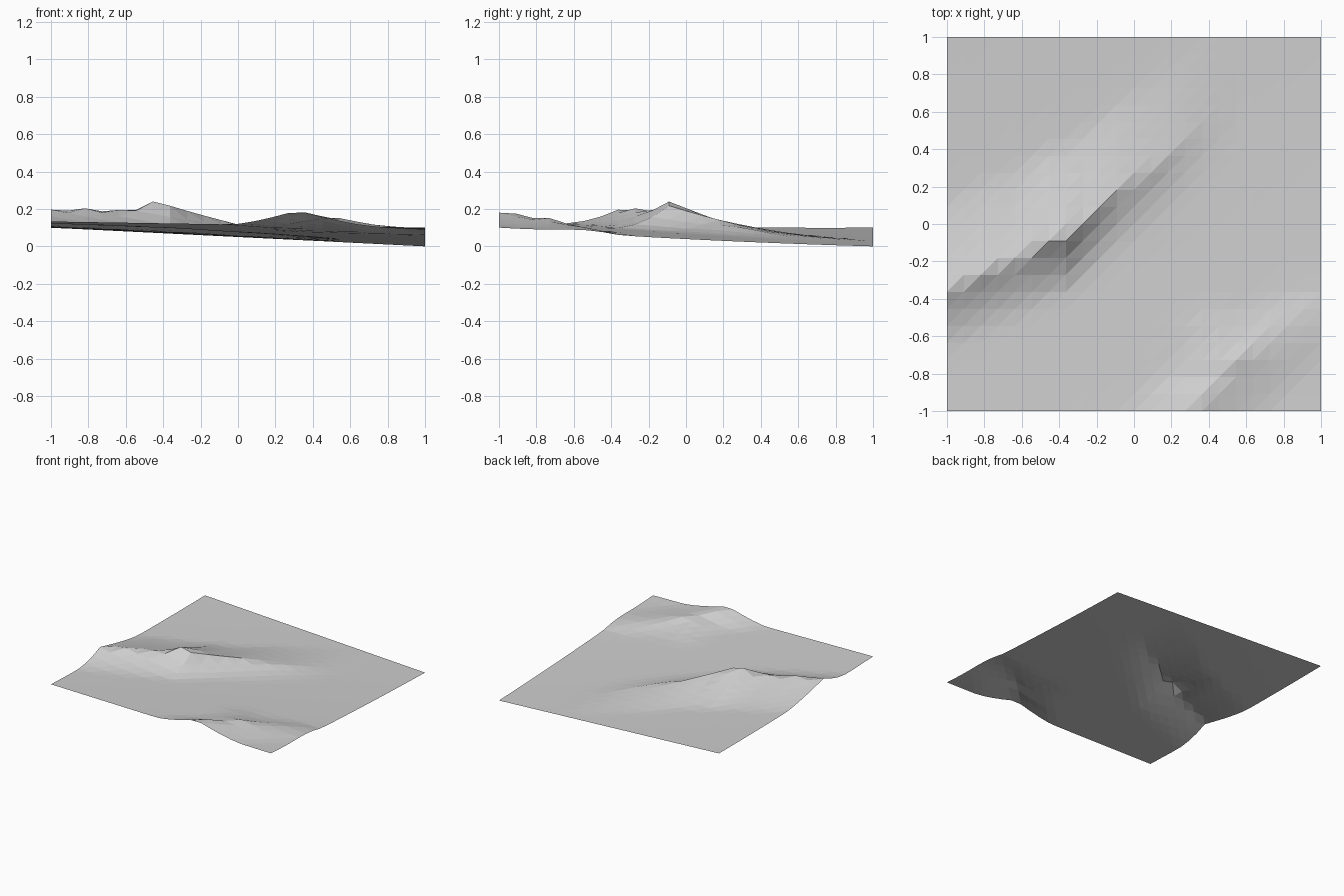
import bpy
import math

old = bpy.data.objects.get("Cube")
if old:
    bpy.data.objects.remove(old, do_unlink=True)

CELLS = 22
STEP = 2 / CELLS

# Crest lines: (position along, crest position across, height above the plain)
LONG_RIDGE = [(-1, -0.36, 0.085), (-0.82, -0.27, 0.1), (-0.6, -0.18, 0.1),
              (-0.45, -0.09, 0.152), (-0.36, -0.07, 0.147), (-0.27, 0.0, 0.108),
              (-0.1, 0.16, 0.075), (0.1, 0.29, 0.045), (0.36, 0.5, 0.012), (0.5, 0.6, 0)]
CORNER_RIDGE = [(-1, 0.32, 0.082), (-0.91, 0.38, 0.075), (-0.82, 0.48, 0.058),
                (-0.72, 0.56, 0.058), (-0.64, 0.66, 0.04), (-0.5, 0.82, 0.02), (-0.36, 1, 0)]


def lerp(a, b, t):
    return a + (b - a) * t


def crest_at(points, s):
    """Crest position and height at s along a ridge."""
    for a, b in zip(points, points[1:]):
        if s <= b[0]:
            t = max(0, (s - a[0]) / (b[0] - a[0]))
            return lerp(a[1], b[1], t), lerp(a[2], b[2], t)
    return points[-1][1:]


def ridge(points, along, across, low_side, high_side):
    """Asymmetric ridge; each side is (width, sharpness)."""
    crest, height = crest_at(points, along)
    d = across - crest
    width, power = high_side if d > 0 else low_side
    return height * max(0, 1 - abs(d) / width) ** power


def mound(x, y, cx, cy, height, radius):
    return height * math.exp(-((x - cx) ** 2 + (y - cy) ** 2) / radius ** 2)


def ground(x, y):
    u, v = (x + 1) / 2, (y + 1) / 2
    plain = lerp(lerp(0.133, 0.1, u), lerp(0.1, 0, u), v) - 0.011 * (1 - y * y)
    hills = ridge(LONG_RIDGE, x, y, (0.34, 2), (0.5, 1.35))
    hills += ridge(CORNER_RIDGE, y, x, (0.36, 1.4), (0.42, 1.5))
    hills += mound(x, y, 0.42, -0.62, 0.018, 0.13) + mound(x, y, 0.95, -0.62, 0.012, 0.2)
    return plain + hills


# Terrain sheet: regular grid with every cell split along the same diagonal
row = CELLS + 1
verts = []
for j in range(row):
    for i in range(row):
        x, y = i * STEP - 1, j * STEP - 1
        verts.append((x, y, ground(x, y)))
lowest = min(v[2] for v in verts)
verts = [(x, y, z - lowest) for x, y, z in verts]

faces = []
for j in range(CELLS):
    for i in range(CELLS):
        a = j * row + i
        faces += [(a, a + 1, a + row + 1), (a, a + row + 1, a + row)]

mesh = bpy.data.meshes.new("terrain")
mesh.from_pydata(verts, [], faces)
mesh.update()
terrain = bpy.data.objects.new("terrain", mesh)
bpy.context.collection.objects.link(terrain)

# Plain grey ground
grey = bpy.data.materials.new("ground grey")
grey.use_nodes = True
colour = (0.62, 0.62, 0.62, 1)
grey.diffuse_color = colour
grey.node_tree.nodes["Principled BSDF"].inputs["Base Color"].default_value = colour
mesh.materials.append(grey)
